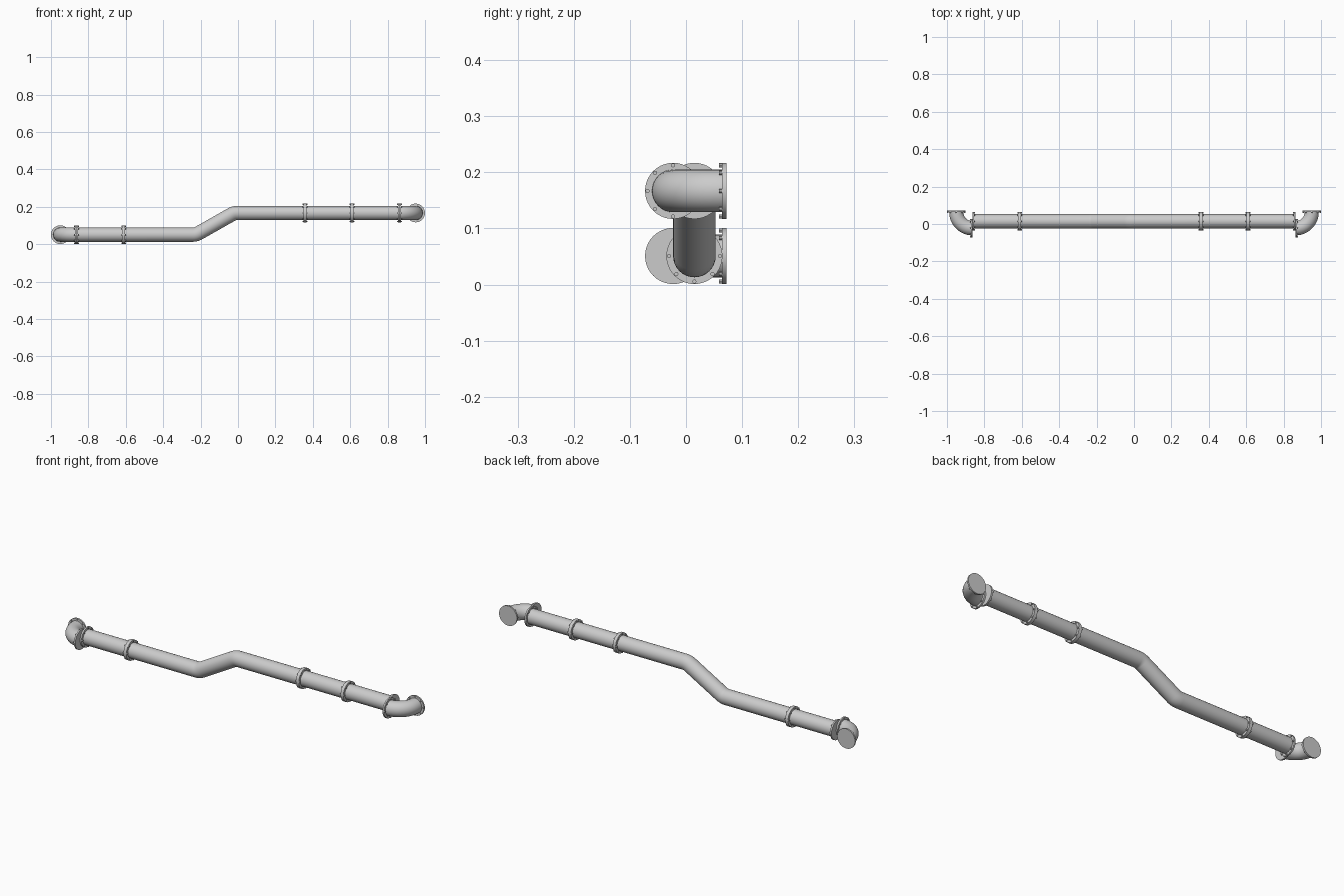
import bpy, bmesh
from math import pi, cos, sin, atan2, tan, radians
from mathutils import Vector, Matrix

if "Cube" in bpy.data.objects:
    bpy.data.objects.remove(bpy.data.objects["Cube"])

R_PIPE, R_FLANGE, THICK = 0.038, 0.05, 0.008
LOW, HIGH = 0.051, 0.167      # heights of the two runs
PIPE_Y, ELBOW_Y = 0.015, -0.023


def finish(bm, name):
    bmesh.ops.recalc_face_normals(bm, faces=bm.faces)
    mesh = bpy.data.meshes.new(name)
    bm.to_mesh(mesh)
    bm.free()
    ob = bpy.data.objects.new(name, mesh)
    bpy.context.collection.objects.link(ob)
    bpy.ops.object.select_all(action='DESELECT')
    ob.select_set(True)
    bpy.context.view_layer.objects.active = ob
    bpy.ops.object.shade_smooth_by_angle(angle=radians(35))
    return ob


def tube(name, path, normal, sides=32):
    """Sweep a circle along a planar list of (point, tangent)."""
    bm = bmesh.new()
    n = Vector(normal)
    rings = []
    for p, t in path:
        side = n.cross(t).normalized()
        rings.append([bm.verts.new(p + R_PIPE * (cos(a) * n + sin(a) * side))
                      for a in (2 * pi * i / sides for i in range(sides))])
    for a, b in zip(rings, rings[1:]):
        for i in range(sides):
            j = (i + 1) % sides
            bm.faces.new((a[i], a[j], b[j], b[i]))
    bm.faces.new(rings[0])
    bm.faces.new(rings[-1])
    return finish(bm, name)


def flange(name, face, inward):
    """Disc whose mating face is at `face`, with eight bolts on the pipe side."""
    bm = bmesh.new()
    d = Vector(inward)
    base = Matrix.Translation(face) @ d.to_track_quat('Z', 'Y').to_matrix().to_4x4()

    def cyl(r, depth, x, y, z, seg):
        bmesh.ops.create_cone(bm, cap_ends=True, segments=seg, radius1=r, radius2=r,
                              depth=depth, matrix=base @ Matrix.Translation((x, y, z + depth / 2)))
    cyl(R_FLANGE, THICK, 0, 0, 0, 40)
    for k in range(8):
        a = k * pi / 4
        cyl(0.0038, 0.005, 0.0455 * cos(a), 0.0455 * sin(a), THICK, 8)
    return finish(bm, name)


def straight(name, x0, x1, z):
    t = Vector((1, 0, 0))
    tube(name, [(Vector((x, PIPE_Y, z)), t) for x in (x0, x1)], (0, 1, 0))
    end_flanges(name, x0, x1, z, z)


def end_flanges(name, x0, x1, z0, z1):
    flange(name + "_left_flange", (x0, PIPE_Y, z0), (1, 0, 0))
    flange(name + "_right_flange", (x1, PIPE_Y, z1), (-1, 0, 0))


# straight pipe sections
straight("lower_pipe", -0.863, -0.611, LOW)
straight("upper_inner_pipe", 0.358, 0.609, HIGH)
straight("upper_outer_pipe", 0.609, 0.863, HIGH)

# long offset pipe with two softly rounded bends
xa, xb, rad = -0.225, -0.02, 0.06
ang = atan2(HIGH - LOW, xb - xa)
cut = rad * tan(ang / 2)
path = [(Vector((-0.611, PIPE_Y, LOW)), Vector((1, 0, 0)))]
for i in range(7):
    a = ang * i / 6
    path.append((Vector((xa - cut + rad * sin(a), PIPE_Y, LOW + rad * (1 - cos(a)))),
                 Vector((cos(a), 0, sin(a)))))
for i in range(6, -1, -1):
    a = ang * i / 6
    path.append((Vector((xb + cut - rad * sin(a), PIPE_Y, HIGH - rad * (1 - cos(a)))),
                 Vector((cos(a), 0, sin(a)))))
path.append((Vector((0.358, PIPE_Y, HIGH)), Vector((1, 0, 0))))
tube("offset_pipe", path, (0, 1, 0))
end_flanges("offset_pipe", -0.611, 0.358, LOW, HIGH)

# end elbows turning toward the back
for name, s, z in (("left_elbow", -1, LOW), ("right_elbow", 1, HIGH)):
    bend = 0.087
    path = [(Vector((s * 0.95, 0.0715, z)), Vector((0, -1, 0)))]
    for i in range(13):
        a = pi / 2 * i / 12
        path.append((Vector((s * (0.863 + bend * cos(a)), 0.064 - bend * sin(a), z)),
                     Vector((-s * sin(a), -cos(a), 0))))
    tube(name, path, (0, 0, 1))
    flange(name + "_inner_flange", (s * 0.863, ELBOW_Y, z), (s, 0, 0))
    flange(name + "_back_flange", (s * 0.95, 0.072, z), (0, -1, 0))
